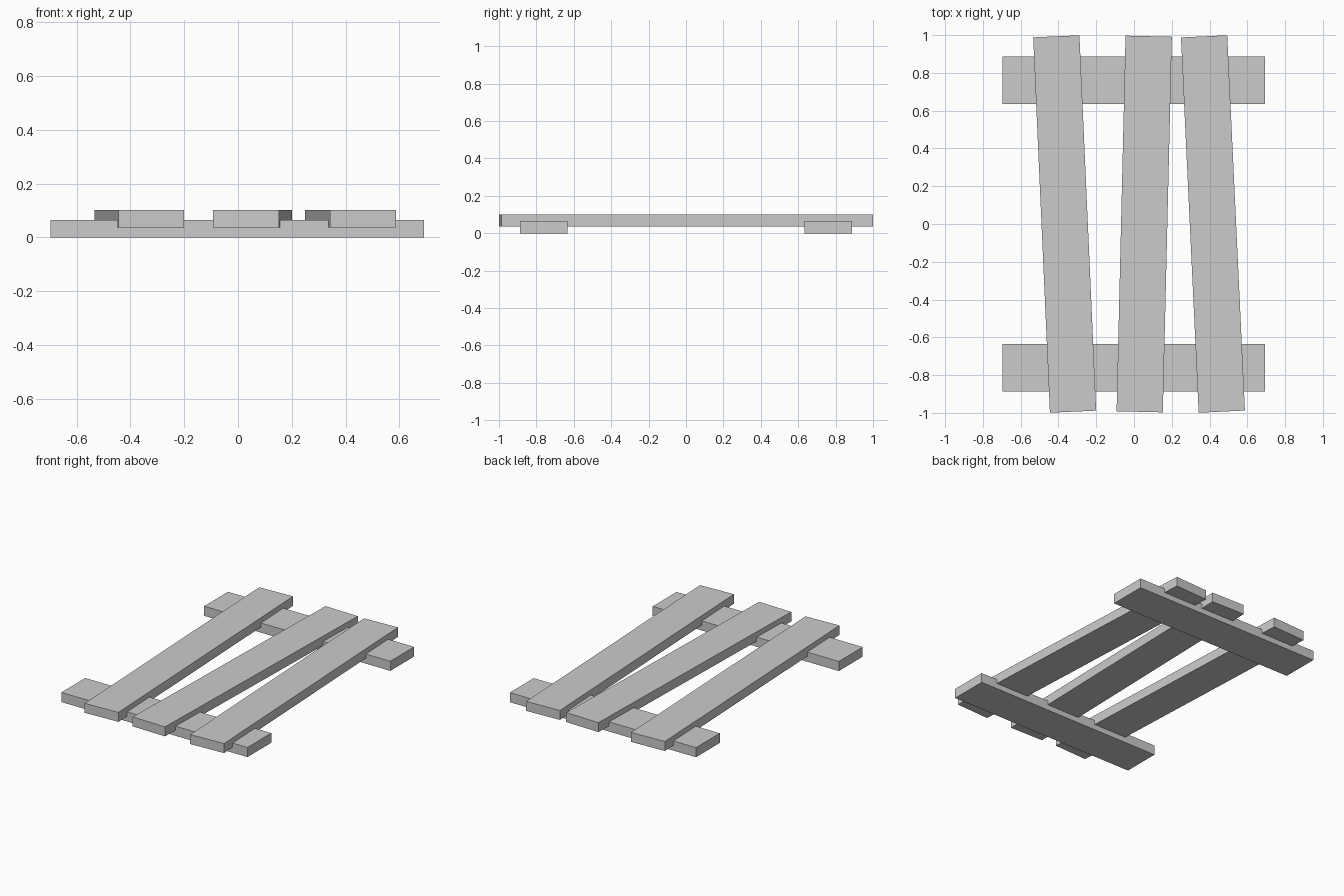
import bpy
from math import radians

if "Cube" in bpy.data.objects:
    bpy.data.objects.remove(bpy.data.objects["Cube"])


def box(name, size, loc, angle=0.0):
    bpy.ops.mesh.primitive_cube_add(size=1, location=loc, rotation=(0, 0, radians(angle)))
    ob = bpy.context.object
    ob.name = name
    ob.scale = size
    return ob


# cross beams resting on the ground
for name, y in (("front_crossbeam", -0.761), ("back_crossbeam", 0.761)):
    box(name, (1.389, 0.254, 0.065), (-0.002, y, 0.0325))

# three slightly crooked planks, sunk into the beams
for name, x, angle in (("left_plank", -0.367, 2.55),
                       ("middle_plank", 0.054, -1.37),
                       ("right_plank", 0.418, 2.7)):
    box(name, (0.245, 1.989, 0.064), (x, 0, 0.069), angle)
